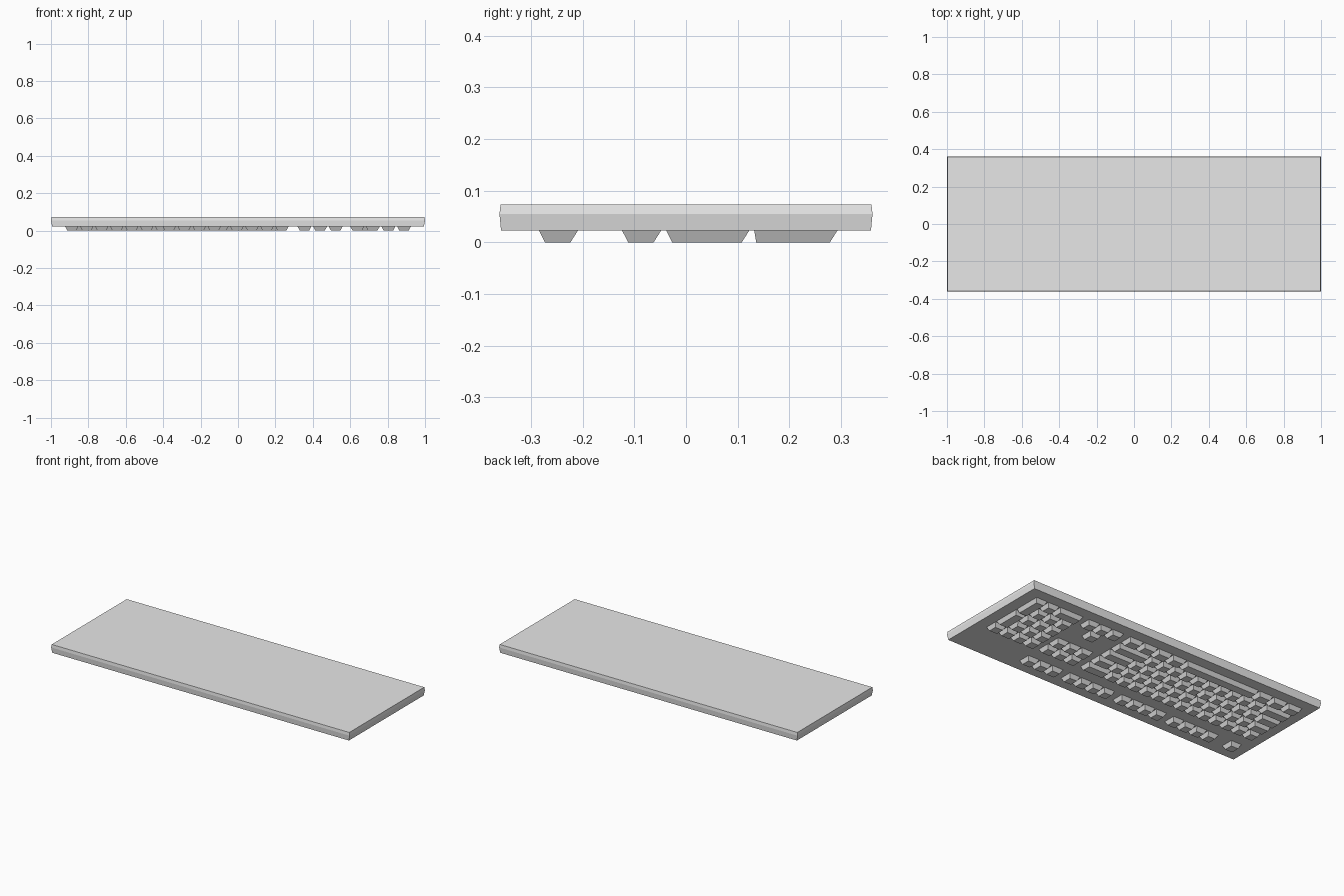
import bpy
import bmesh

cube = bpy.data.objects.get("Cube")
if cube:
    bpy.data.objects.remove(cube, do_unlink=True)

grey = bpy.data.materials.new("light_grey")
grey.use_nodes = True
grey.diffuse_color = (0.8, 0.8, 0.8, 1)
grey.node_tree.nodes["Principled BSDF"].inputs["Base Color"].default_value = (0.8, 0.8, 0.8, 1)

BASE_Z = 0.023
PITCH = 0.0853    # spacing between key rows
GAP = 0.009
UNIT = 0.0803     # one key width in the main block
WIDE = 0.0835     # one key width in the side blocks


def add_loft(bm, rings):
    """Closed solid through rectangles given as (x0, x1, y0, y1, z)."""
    loops = []
    for x0, x1, y0, y1, z in rings:
        corners = ((x0, y0), (x1, y0), (x1, y1), (x0, y1))
        loops.append([bm.verts.new((x, y, z)) for x, y in corners])
    bm.faces.new(loops[0][::-1])
    bm.faces.new(loops[-1])
    for low, high in zip(loops, loops[1:]):
        for i in range(4):
            j = (i + 1) % 4
            bm.faces.new((low[i], low[j], high[j], high[i]))


def finish(bm, name):
    bmesh.ops.recalc_face_normals(bm, faces=bm.faces)
    mesh = bpy.data.meshes.new(name)
    bm.to_mesh(mesh)
    bm.free()
    mesh.materials.append(grey)
    obj = bpy.data.objects.new(name, mesh)
    bpy.context.collection.objects.link(obj)
    return obj


def row_y(row):
    """Start of a key row; row 0 is the separate function row."""
    return -0.285 if row == 0 else -0.124 + (row - 1) * PITCH


def add_key(bm, x, row, width, rows=1, lead=0.012):
    """Tapered key hanging below the case."""
    y = row_y(row)
    x1 = x + width - GAP
    y1 = y + rows * PITCH - GAP
    add_loft(bm, [(x + 0.012, x1 - 0.012, y + lead, y1 - 0.015, 0),
                  (x, x1, y, y1, BASE_Z + 0.0005)])


def key_block(name, start, unit, layout):
    """Rows of keys; negative widths are empty spaces."""
    bm = bmesh.new()
    for row, widths in layout.items():
        x = start
        for w in widths:
            if w > 0:
                add_key(bm, x, row, w * unit)
            x += abs(w) * unit
    return finish(bm, name)


# Case with a slight ridge around its rim
case = bmesh.new()
add_loft(case, [(-0.994, 0.994, -0.358, 0.358, BASE_Z),
                (-1, 1, -0.361, 0.361, 0.055),
                (-0.997, 0.997, -0.359, 0.359, 0.073)])
finish(case, "case")

# Function keys in three groups of four after a lone key
key_block("function_keys", -0.925, UNIT,
          {0: [1, -1] + [1] * 4 + [-0.5] + [1] * 4 + [-0.5] + [1] * 4})

# Main typing block
key_block("main_keys", -0.925, UNIT, {
    1: [1] * 13 + [2],
    2: [1.5] + [1] * 12 + [1.5],
    3: [1.75] + [1] * 11 + [2.25],
    4: [2.25] + [1] * 10 + [2.75],
    5: [1.25] * 3 + [6.25] + [1.25] * 4,
})

# Navigation and arrow keys
key_block("navigation_keys", 0.318, WIDE, {
    0: [1] * 3, 1: [1] * 3, 2: [1] * 3, 4: [-1, 1], 5: [1] * 3,
})

# Number pad, with two double-height keys on its outer column
key_block("number_pad_keys", 0.6, WIDE, {
    1: [1] * 4, 2: [1] * 3, 3: [1] * 3, 4: [1] * 3, 5: [2, 1],
})
tall = bmesh.new()
add_key(tall, 0.6 + 3 * WIDE, 2, WIDE, rows=2)
add_key(tall, 0.6 + 3 * WIDE, 4, WIDE, rows=2, lead=0.004)
finish(tall, "tall_number_pad_keys")
